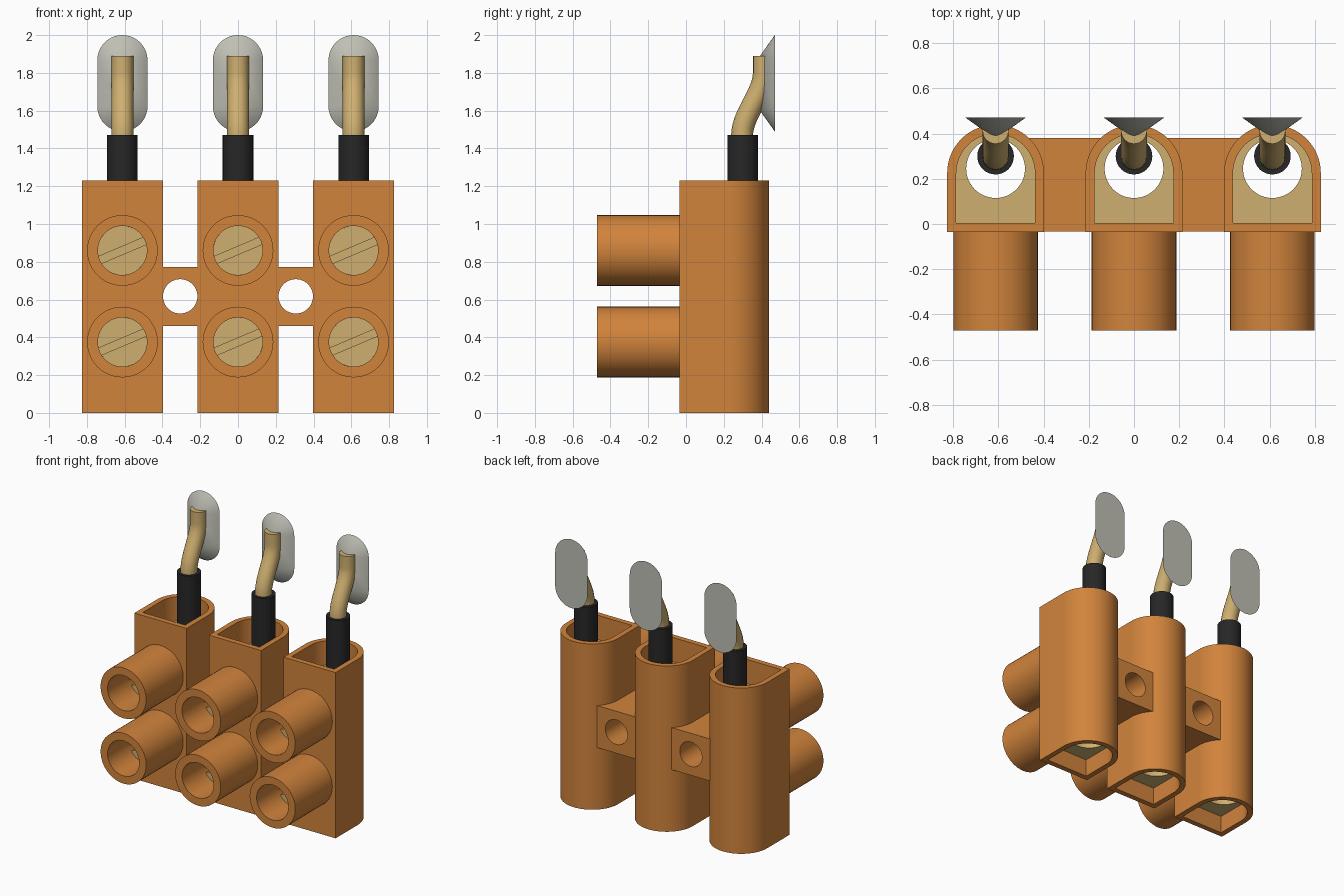
import bpy, bmesh, math
from mathutils import Vector

cube = bpy.data.objects.get("Cube")
if cube:
    bpy.data.objects.remove(cube, do_unlink=True)


def material(name, rgb):
    m = bpy.data.materials.new(name)
    m.use_nodes = True
    m.diffuse_color = (*rgb, 1)
    m.node_tree.nodes["Principled BSDF"].inputs["Base Color"].default_value = (*rgb, 1)
    return m


ORANGE = material("orange plastic", (0.64, 0.23, 0.045))
BRASS = material("brass", (0.62, 0.43, 0.16))
BLACK = material("black insulation", (0.02, 0.02, 0.02))
GREY = material("grey", (0.52, 0.52, 0.46))


def finish(name, bm, mat):
    """Turn a bmesh into a shaded, coloured object."""
    bmesh.ops.remove_doubles(bm, verts=bm.verts, dist=0.0002)
    bmesh.ops.recalc_face_normals(bm, faces=bm.faces)
    mesh = bpy.data.meshes.new(name)
    bm.to_mesh(mesh)
    bm.free()
    mesh.materials.clear()
    mesh.materials.append(mat)
    ob = bpy.data.objects.new(name, mesh)
    bpy.context.collection.objects.link(ob)
    bpy.ops.object.select_all(action="DESELECT")
    ob.select_set(True)
    bpy.context.view_layer.objects.active = ob
    bpy.ops.object.shade_smooth_by_angle(angle=math.radians(30))
    return ob


def curve_mesh(curve):
    """Convert curve data to a bmesh."""
    tmp = bpy.data.objects.new("helper_curve", curve)
    bpy.context.collection.objects.link(tmp)
    deps = bpy.context.evaluated_depsgraph_get()
    mesh = bpy.data.meshes.new_from_object(tmp.evaluated_get(deps))
    bm = bmesh.new()
    bm.from_mesh(mesh)
    bpy.data.objects.remove(tmp, do_unlink=True)
    bpy.data.curves.remove(curve)
    bpy.data.meshes.remove(mesh)
    return bm


def add_spline(curve, pts, cyclic):
    s = curve.splines.new("POLY")
    s.points.add(len(pts) - 1)
    for p, co in zip(s.points, pts):
        p.co = (*co, 1)
    s.use_cyclic_u = cyclic


def extrude(name, loops, a, b, mat, axis="z"):
    """Extrude an outline with optional holes from a to b along an axis."""
    cu = bpy.data.curves.new(name, "CURVE")
    cu.dimensions = "2D"
    cu.fill_mode = "BOTH"
    cu.extrude = (b - a) / 2
    for pts in loops:
        add_spline(cu, [(u, v, 0) for u, v in pts], True)
    bm = curve_mesh(cu)
    mid = (a + b) / 2
    for v in bm.verts:
        x, y, z = v.co
        v.co = (x, y, z + mid) if axis == "z" else (x, mid - z, y)
    return finish(name, bm, mat)


def arc(cx, cy, r, start, end, n):
    return [(cx + r * math.cos(math.radians(start + (end - start) * i / n)),
             cy + r * math.sin(math.radians(start + (end - start) * i / n)))
            for i in range(n + 1)]


def circle(cx, cy, r, n=48):
    return arc(cx, cy, r, 0, 360, n)[:-1]


def channel_outline(cx, half, front):
    """Square front and half-round back."""
    return [(cx - half, front), (cx + half, front)] + arc(cx, 0.225, half, 0, 180, 32)


def box_outline(x0, x1, z0, z1):
    return [(x0, z0), (x1, z0), (x1, z1), (x0, z1)]


def wire(name, cx):
    """S-bent bare conductor rising from the insulation."""
    cu = bpy.data.curves.new(name, "CURVE")
    cu.dimensions = "3D"
    cu.bevel_depth = 0.058
    cu.bevel_resolution = 6
    cu.use_fill_caps = True
    pts = [(cx, 0.297, 1.40)]
    for i in range(15):
        t = i / 14
        pts.append((cx, 0.297 + 0.115 * t * t * (3 - 2 * t), 1.47 + 0.33 * t))
    pts.append((cx, 0.412, 1.89))
    add_spline(cu, pts, False)
    return finish(name, curve_mesh(cu), BRASS)


def end_plate(name, cx):
    """Stadium-shaped back plate whose front slopes up to a short ridge."""
    r, low, high, back, ridge = 0.133, 1.623, 1.867, 0.47, 0.375
    pts = arc(cx, high, r, 0, 180, 20) + arc(cx, low, r, 180, 360, 20)
    bm = bmesh.new()
    rim = [bm.verts.new((x, back, z)) for x, z in pts]
    top = bm.verts.new((cx, ridge, high))
    bottom = bm.verts.new((cx, ridge, low))
    bm.faces.new(rim)
    n = len(rim)
    for i in range(n):
        j = (i + 1) % n
        a = top if i <= 20 else bottom
        b = top if j <= 20 else bottom
        bm.faces.new([rim[i], rim[j], a] if a is b else [rim[i], rim[j], b, a])
    return finish(name, bm, GREY)


PITCH = 0.612
HOLE_R = 0.13
for side, cx in (("right", -PITCH), ("middle", 0.0), ("left", PITCH)):
    # Housing sleeve and the drilled terminal block inside it
    extrude(f"{side}_housing", [channel_outline(cx, 0.214, -0.035),
                                channel_outline(cx, 0.174, 0.005)], 0, 1.23, ORANGE)
    extrude(f"{side}_terminal_block", [channel_outline(cx, 0.175, 0.004),
                                       circle(cx, 0.245, HOLE_R)], 0.13, 1.05, BRASS)

    # Screw posts with slotted screws deep in the bores
    for level, cz in (("lower", 0.375), ("upper", 0.86)):
        extrude(f"{side}_{level}_screw_post", [circle(cx, cz, 0.187),
                                               circle(cx, cz, HOLE_R)],
                -0.47, -0.033, ORANGE, "y")
        extrude(f"{side}_{level}_screw", [circle(cx, cz, HOLE_R)],
                -0.18, -0.034, BRASS, "y")
        gap = math.degrees(math.asin(0.02 / HOLE_R))
        for k, turn in enumerate((23, 203)):
            extrude(f"{side}_{level}_screw_head_{k + 1}",
                    [arc(cx, cz, HOLE_R, turn + gap, turn + 180 - gap, 24)],
                    -0.22, -0.18, BRASS, "y")

    # Insulated cable, bare wire and end plate
    extrude(f"{side}_cable_insulation", [circle(cx, 0.30, 0.081, 32)], 0.9, 1.47, BLACK)
    wire(f"{side}_wire", cx)
    end_plate(f"{side}_end_plate", cx)

# Webs with mounting holes between the housings
for side, s in (("right", -1), ("left", 1)):
    x0, x1 = sorted((s * 0.142, s * (PITCH - 0.142)))
    extrude(f"{side}_web", [box_outline(x0, x1, 0.46, 0.772),
                            circle(s * PITCH / 2, 0.617, 0.091)],
            -0.034, 0.38, ORANGE, "y")
